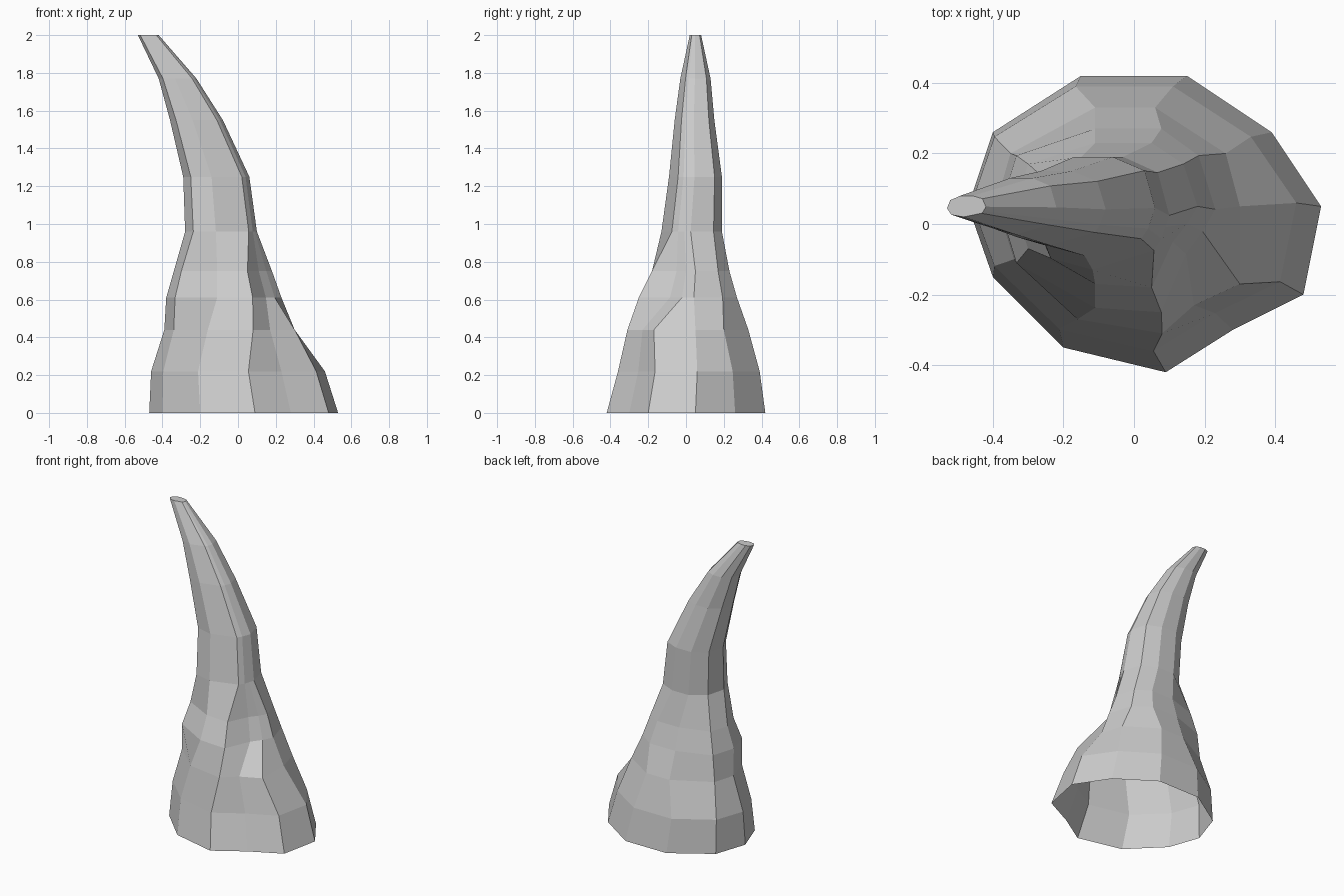
import bpy
import bmesh

# Remove the default object
default_cube = bpy.data.objects.get("Cube")
if default_cube:
    bpy.data.objects.remove(default_cube, do_unlink=True)


def make_material(name, colour):
    material = bpy.data.materials.new(name)
    material.use_nodes = True
    material.diffuse_color = colour
    material.node_tree.nodes["Principled BSDF"].inputs["Base Color"].default_value = colour
    return material


def fit_outline(outline, left, right, front, back):
    """Stretch a horizontal outline so that it fills the given bounds."""
    xs = [point[0] for point in outline]
    ys = [point[1] for point in outline]
    x_scale = (right - left) / (max(xs) - min(xs))
    y_scale = (back - front) / (max(ys) - min(ys))
    return [(left + (x - min(xs)) * x_scale, front + (y - min(ys)) * y_scale)
            for x, y in outline]


def loft(name, sections, material):
    """Join successive sections with facets, open below and capped above."""
    mesh = bpy.data.meshes.new(name)
    bm = bmesh.new()
    rings = []
    for height, outline, bounds in sections:
        points = fit_outline(outline, *bounds)
        rings.append([bm.verts.new((x, y, height)) for x, y in points])
    for lower, upper in zip(rings, rings[1:]):
        for i in range(len(lower)):
            j = (i + 1) % len(lower)
            bm.faces.new((lower[i], lower[j], upper[j], upper[i]))
    bm.faces.new(rings[-1])
    bmesh.ops.recalc_face_normals(bm, faces=bm.faces)
    bm.to_mesh(mesh)
    bm.free()
    mesh.materials.append(material)
    part = bpy.data.objects.new(name, mesh)
    bpy.context.collection.objects.link(part)
    return part


# Cross-sections, clockwise from the convex ridge on the left side
foot = [(.53, .05), (.48, -.2), (.28, -.3), (.09, -.42), (-.2, -.35), (-.4, -.15),
        (-.47, .05), (-.4, .26), (-.15, .42), (.15, .42), (.39, .26)]
flare = [(.3, .05), (.3, -.17), (.17, -.23), (.08, -.31), (-.16, -.27), (-.34, -.1),
         (-.39, .06), (-.35, .2), (-.11, .33), (.06, .33), (.26, .2)]
waist = [(.18, .05), (.15, 0), (.11, -.05), (.05, -.18), (-.11, -.17), (-.3, -.07),
         (-.34, .05), (-.3, .17), (-.11, .23), (.05, .23), (.14, .17)]
shaft = [(.06, .05), (.05, .02), (.04, -.01), (.02, -.04), (-.14, -.09), (-.25, -.06),
         (-.29, .03), (-.26, .14), (-.17, .2), (-.06, .2), (.03, .16)]

# Height, cross-section and bounds (left, right, front, back) up the bent horn
sections = [
    (0, foot, (-.47, .53, -.42, .42)),
    (.22, foot, (-.46, .46, -.36, .39)),
    (.44, flare, (-.39, .3, -.31, .33)),
    (.61, waist, (-.38, .23, -.25, .27)),
    (.75, waist, (-.34, .18, -.18, .23)),
    (.96, shaft, (-.28, .1, -.13, .19)),
    (1.25, shaft, (-.29, .06, -.09, .19)),
    (1.55, shaft, (-.36, -.08, -.06, .15)),
    (1.77, shaft, (-.42, -.22, -.03, .13)),
    (2, shaft, (-.53, -.42, .02, .08)),
]

light_grey = make_material("light grey", (.6, .6, .6, 1))
horn = loft("horn", sections, light_grey)
